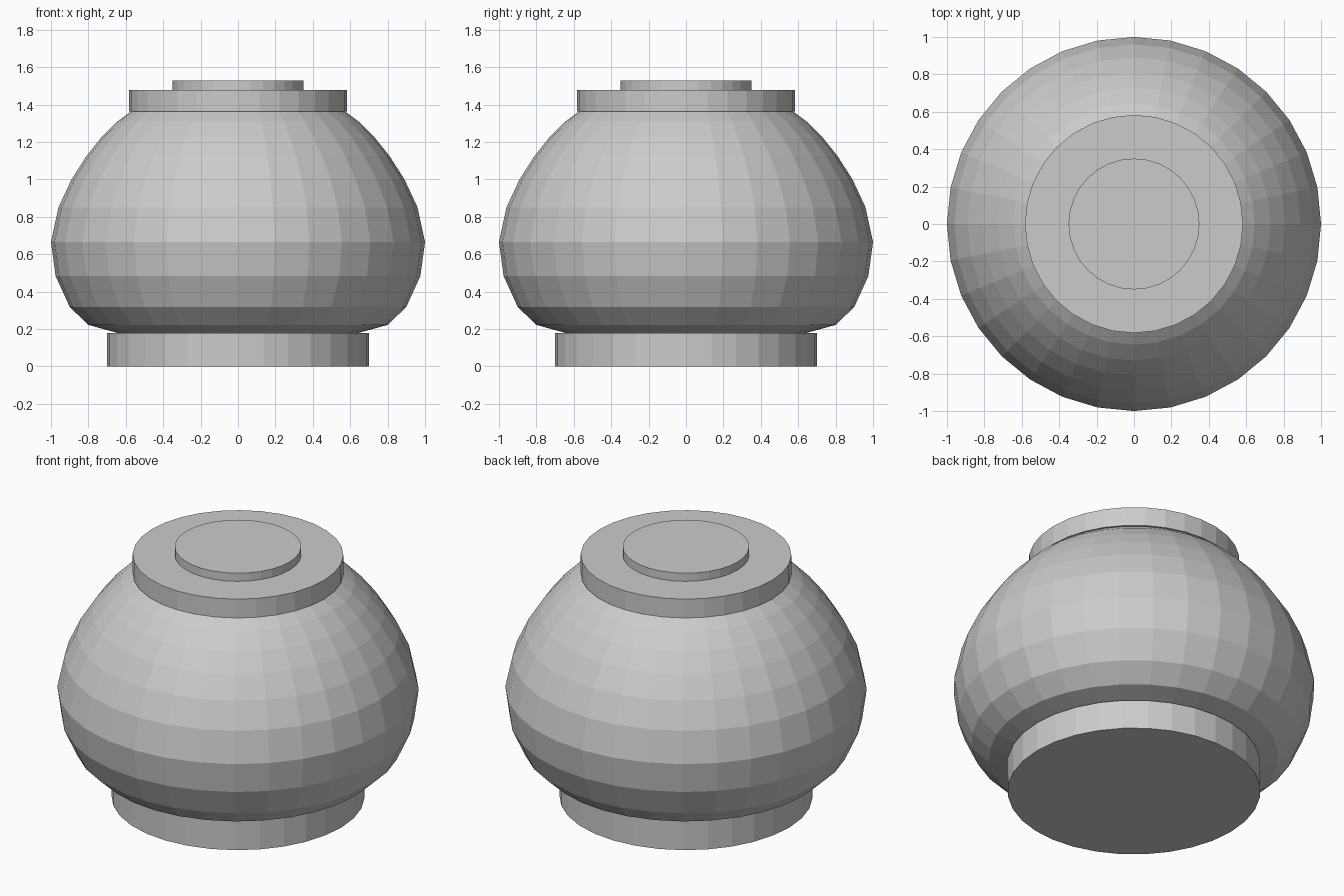
import bpy, math

if "Cube" in bpy.data.objects:
    bpy.data.objects.remove(bpy.data.objects["Cube"])

SIDES = 32


def lathe(name, profile):
    """Revolve (radius, z) points around z, with flat caps at both ends."""
    verts, faces = [], []
    for r, z in profile:
        for i in range(SIDES):
            a = 2 * math.pi * i / SIDES
            verts.append((r * math.cos(a), r * math.sin(a), z))
    for k in range(len(profile) - 1):
        for i in range(SIDES):
            j = (i + 1) % SIDES
            a, b = k * SIDES, (k + 1) * SIDES
            faces.append((a + i, a + j, b + j, b + i))
    faces.append(tuple(reversed(range(SIDES))))
    faces.append(tuple(range(len(verts) - SIDES, len(verts))))
    mesh = bpy.data.meshes.new(name)
    mesh.from_pydata(verts, [], faces)
    obj = bpy.data.objects.new(name, mesh)
    bpy.context.collection.objects.link(obj)
    return obj


# Foot ring under the bowl
lathe("base", [(0.70, 0), (0.70, 0.178)])

# Rounded pot body
lathe("body", [(0.64, 0.178), (0.80, 0.222), (0.90, 0.318), (0.975, 0.483),
               (1.0, 0.665), (0.96, 0.85), (0.89, 1.0), (0.81, 1.125),
               (0.73, 1.225), (0.645, 1.31), (0.57, 1.365)])

# Collar around the mouth
lathe("collar", [(0.583, 1.363), (0.583, 1.478)])

# Raised disc on top
lathe("top_disc", [(0.35, 1.478), (0.35, 1.528)])
